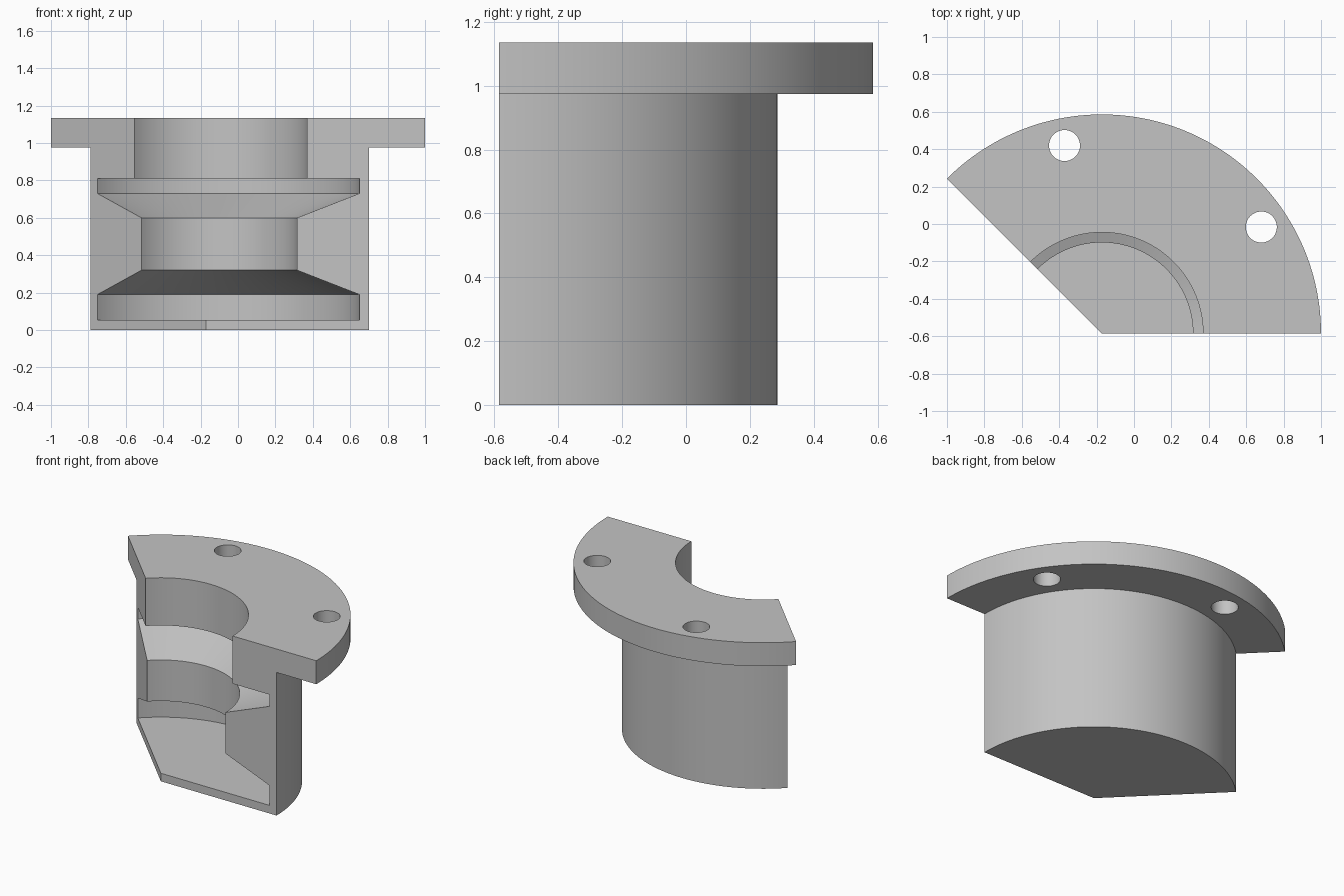
import bpy, bmesh
from math import sin, cos, radians

default = bpy.data.objects.get("Cube")
if default:
    bpy.data.objects.remove(default, do_unlink=True)

SWEEP = radians(135)
STEPS = 72
R_FLANGE = 2 / (1 + cos(radians(45)))      # sector spans 2 units in x
AXIS_X, AXIS_Y = 1 - R_FLANGE, -R_FLANGE / 2
R_BODY, R_BORE, R_GROOVE, R_NECK = 0.872, 0.541, 0.82, 0.487
HEIGHT, FLANGE_Z, FLOOR_Z = 1.135, 0.975, 0.055

# Wall section as (radius, z), from the bottom outside round to the floor
SECTION = [
    (R_BODY, 0), (R_BODY, FLANGE_Z), (R_FLANGE, FLANGE_Z), (R_FLANGE, HEIGHT),
    (R_BORE, HEIGHT), (R_BORE, 0.81), (R_GROOVE, 0.81), (R_GROOVE, 0.73),
    (R_NECK, 0.60), (R_NECK, 0.32), (R_GROOVE, 0.19), (R_GROOVE, FLOOR_Z),
]


def polar(radius, angle, z):
    return (AXIS_X + radius * cos(angle), AXIS_Y + radius * sin(angle), z)


def grey_material():
    mat = bpy.data.materials.new("plain grey")
    mat.use_nodes = True
    color = (0.55, 0.55, 0.55, 1)
    mat.diffuse_color = color
    mat.node_tree.nodes["Principled BSDF"].inputs["Base Color"].default_value = color
    return mat


def build_housing():
    bm = bmesh.new()
    base = bm.verts.new(polar(0, 0, 0))
    floor = bm.verts.new(polar(0, 0, FLOOR_Z))
    chains = []
    for i in range(STEPS + 1):
        angle = SWEEP * i / STEPS
        ring = [bm.verts.new(polar(r, angle, z)) for r, z in SECTION]
        chains.append([base] + ring + [floor])
    # Revolved skin; the axis ends collapse to triangles
    for a, b in zip(chains, chains[1:]):
        for k in range(len(a) - 1):
            bm.faces.new(list(dict.fromkeys((a[k], b[k], b[k + 1], a[k + 1]))))
    # Flat cut faces at both ends of the sweep
    bm.faces.new(chains[0])
    bm.faces.new(chains[-1])
    bmesh.ops.recalc_face_normals(bm, faces=bm.faces[:])
    mesh = bpy.data.meshes.new("flanged_housing")
    bm.to_mesh(mesh)
    bm.free()
    obj = bpy.data.objects.new("flanged_housing", mesh)
    bpy.context.collection.objects.link(obj)
    return obj


def drill(obj, angle):
    bpy.ops.mesh.primitive_cylinder_add(
        vertices=48, radius=0.083, depth=0.4,
        location=polar(1.025, angle, (HEIGHT + FLANGE_Z) / 2))
    cutter = bpy.context.object
    cutter.name = "bolt_hole_cutter"
    cutter.hide_render = True
    mod = obj.modifiers.new("bolt_hole", 'BOOLEAN')
    mod.operation = 'DIFFERENCE'
    mod.solver = 'EXACT'
    mod.object = cutter
    select(obj)
    bpy.ops.object.modifier_apply(modifier=mod.name)
    bpy.data.objects.remove(cutter, do_unlink=True)


def select(obj):
    bpy.ops.object.select_all(action='DESELECT')
    obj.select_set(True)
    bpy.context.view_layer.objects.active = obj


housing = build_housing()
housing.data.materials.append(grey_material())

# Bolt holes a quarter of the sweep in from each end
for fraction in (0.25, 0.75):
    drill(housing, SWEEP * fraction)

select(housing)
bpy.ops.object.shade_smooth_by_angle(angle=radians(25))
